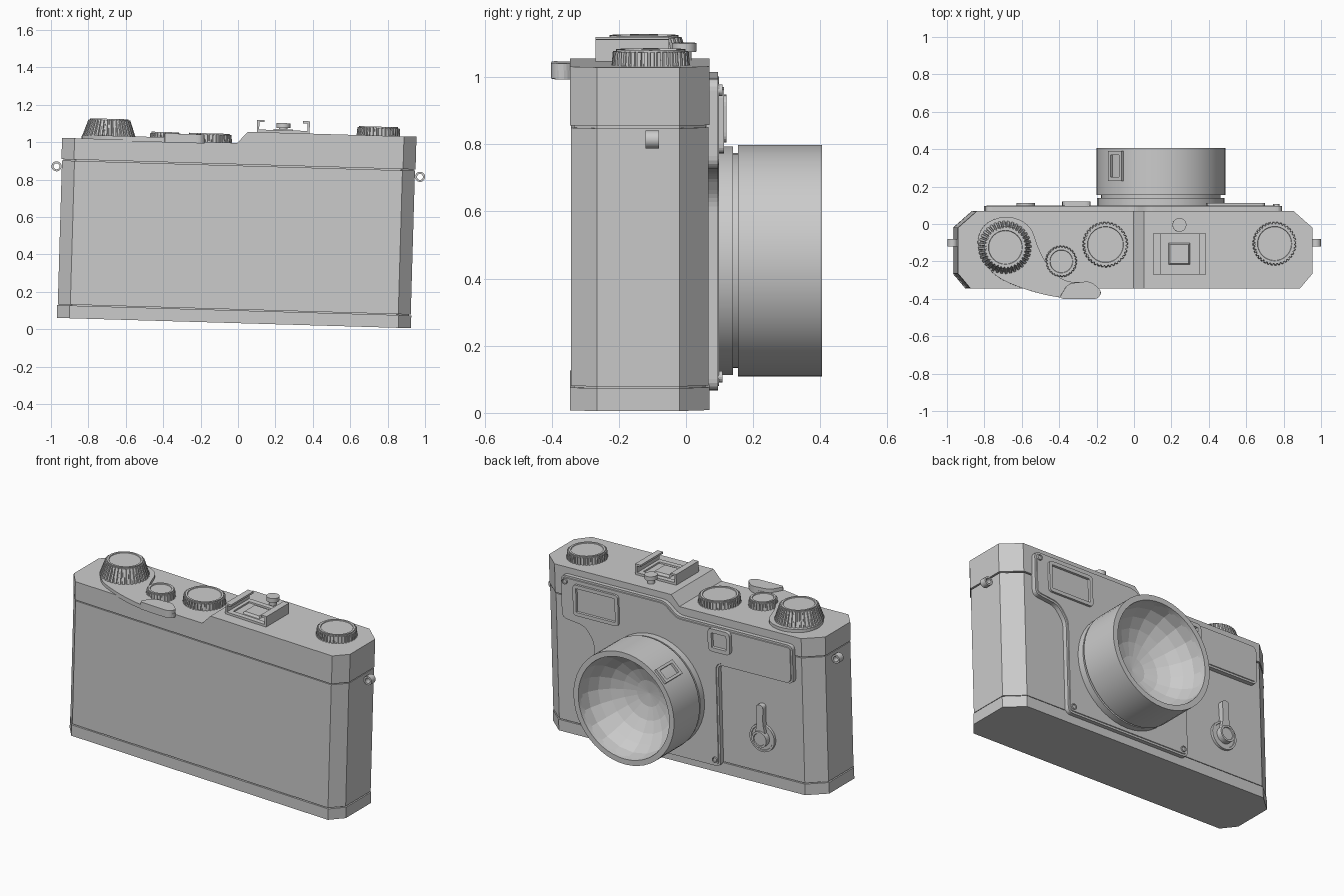
import bpy, bmesh
from math import sin, cos, pi, radians
from mathutils import Matrix, Vector

if "Cube" in bpy.data.objects:
    bpy.data.objects.remove(bpy.data.objects["Cube"], do_unlink=True)

grey = bpy.data.materials.new("plain grey")
grey.use_nodes = True
grey.diffuse_color = (0.6, 0.6, 0.6, 1)
grey.node_tree.nodes["Principled BSDF"].inputs["Base Color"].default_value = (0.6, 0.6, 0.6, 1)

# The whole camera leans slightly sideways
LEAN = Matrix.Translation((-0.022, 0, 0.033)) @ Matrix.Rotation(0.0291, 4, 'Y')


def finish(name, bm, smooth=False):
    mesh = bpy.data.meshes.new(name)
    bm.to_mesh(mesh)
    bm.free()
    mesh.materials.append(grey)
    if smooth:
        mesh.shade_smooth()
        mesh.set_sharp_from_angle(angle=radians(30))
    obj = bpy.data.objects.new(name, mesh)
    obj.matrix_world = LEAN
    bpy.context.collection.objects.link(obj)
    return obj


def rounded(points, radius, steps=5):
    """Replace each corner of an outline with a small curve."""
    pts = [Vector(p) for p in points]
    out = []
    for i, p in enumerate(pts):
        a, b = pts[i - 1] - p, pts[(i + 1) % len(pts)] - p
        start = p + a.normalized() * min(radius, a.length * 0.49)
        end = p + b.normalized() * min(radius, b.length * 0.49)
        for k in range(steps + 1):
            t = k / steps
            out.append(start * (1 - t) ** 2 + p * 2 * t * (1 - t) + end * t ** 2)
    return out


def rect(x, y, w, h):
    return [(x - w / 2, y - h / 2), (x + w / 2, y - h / 2),
            (x + w / 2, y + h / 2), (x - w / 2, y + h / 2)]


def circle(x, y, r, n=32):
    return [(x + r * cos(2 * pi * i / n), y + r * sin(2 * pi * i / n)) for i in range(n)]


def prism(name, outline, lo, hi, axis='Z', top=None, recess=None, smooth=False):
    """Extrude an outline along Z or Y; top is an optional second outline."""
    bm = bmesh.new()

    def place(p, h):
        return bm.verts.new((p[0], p[1], h) if axis == 'Z' else (p[0], h, p[1]))
    low = [place(p, lo) for p in outline]
    high = [place(p, hi) for p in (top or outline)]
    bm.faces.new(low)
    cap = bm.faces.new(high)
    for i in range(len(low)):
        bm.faces.new((low[i - 1], low[i], high[i], high[i - 1]))
    bmesh.ops.recalc_face_normals(bm, faces=bm.faces)
    if recess:
        bmesh.ops.inset_individual(bm, faces=[cap], thickness=recess[0])
        bmesh.ops.inset_individual(bm, faces=[cap], thickness=0.002, depth=-recess[1])
    return finish(name, bm, smooth)


def lathe(name, profile, x, z, n, smooth=False):
    """Turn (radius, y) points about an axis along Y."""
    bm = bmesh.new()
    rings = []
    for r, y in profile:
        if r == 0:
            rings.append([bm.verts.new((x, y, z))] * n)
        else:
            rings.append([bm.verts.new((p[0], y, p[1])) for p in circle(x, z, r, n)])
    for a, b in zip(rings, rings[1:]):
        for i in range(n):
            corners = [a[i - 1], a[i], b[i], b[i - 1]]
            bm.faces.new(list(dict.fromkeys(corners)))
    bmesh.ops.recalc_face_normals(bm, faces=bm.faces)
    return finish(name, bm, smooth)


def ribbed_knob(name, x, y, lo, hi, r_low, r_high, teeth):
    def gear(r):
        return [(x + k * r * cos(2 * pi * (i + s) / teeth), y + k * r * sin(2 * pi * (i + s) / teeth))
                for i in range(teeth) for s, k in ((0, 1), (0.5, 1), (0.6, 0.94), (0.9, 0.94))]
    prism(name + "_grip", gear(r_low), lo, hi, top=gear(r_high))
    prism(name + "_cap", circle(x, y, r_high * 0.92), hi - 0.01, hi + 0.006,
          recess=(0.012, 0.004))


# Body shell: base plate, middle and stepped top cover
def body_outline(d):
    half = [(0.88 - d, -0.345 + d), (0.947 - d, -0.265), (0.947 - d, -0.02), (0.845 - d, 0.07 - d)]
    return half + [(-x, y) for x, y in reversed(half)]


prism("base_plate", body_outline(0), 0, 0.068)
prism("body_groove_core", body_outline(0.012), 0.06, 0.86)
prism("body_middle", body_outline(0.003), 0.073, 0.842)
cover = prism("top_cover", body_outline(0), 0.849, 1.024)
cutter = prism("step_cutter", [(-1.2, 0.963), (-0.01, 0.963), (0.045, 1.024),
                               (0.06, 1.2), (-1.2, 1.2)], -0.6, 0.3, 'Y')
cutter.hide_render = True
cutter.hide_viewport = True
cut = cover.modifiers.new("step", 'BOOLEAN')
cut.operation = 'DIFFERENCE'
cut.solver = 'EXACT'
cut.object = cutter

# Raised face plate with windows and screws
plate = [(-0.285, 0.05), (0.57, 0.05), (0.57, 0.62), (0.63, 0.7), (0.785, 0.72), (0.785, 0.985),
         (0.07, 0.985), (-0.01, 0.915), (-0.8, 0.915), (-0.8, 0.68), (-0.285, 0.68)]
prism("face_plate", rounded(plate, 0.035), 0.06, 0.095, 'Y', recess=(0.012, -0.004))
prism("viewfinder_window", rounded(rect(0.54, 0.855, 0.31, 0.19), 0.025), 0.09, 0.113, 'Y',
      recess=(0.022, 0.012))
prism("rangefinder_window", rounded(rect(-0.31, 0.835, 0.15, 0.14), 0.03), 0.09, 0.12, 'Y',
      recess=(0.025, 0.016))
for i, (x, z) in enumerate([(0.755, 0.95), (0.535, 0.09), (-0.25, 0.09)]):
    prism(f"plate_screw_{i + 1}", circle(x, z, 0.017, 16), 0.09, 0.108, 'Y', recess=(0.005, 0.004))

# Lens barrel, open front bowl and focus tab
LX, LZ, LR = 0.153, 0.425, 0.345
lathe("lens_barrel", [(0.2, 0.08), (0.34, 0.08), (0.34, 0.14), (0.32, 0.14), (0.32, 0.155),
                      (LR, 0.155), (LR, 0.405), (0.312, 0.405), (0.308, 0.37)], LX, LZ, 48, True)
bowl = [(0.312 * cos(a), 0.385 - 0.23 * sin(a)) for a in (pi / 12 * k for k in range(6))]
lathe("lens_bowl", bowl + [(0, 0.155)], LX, LZ, 20)


def focus_bar(name, u, w, lo, hi):
    turn, t = radians(135), Vector((-sin(radians(135)), cos(radians(135))))
    n = Vector((cos(turn), sin(turn)))
    c = Vector((LX, LZ))
    outline = [c + n * r + t * s for r, s in ((LR - 0.01, u - w), (LR - 0.01, u + w),
                                              (LR + 0.014, u + w), (LR + 0.014, u - w))]
    prism(name, outline, lo, hi, 'Y')


focus_bar("focus_tab_side_1", -0.04, 0.008, 0.23, 0.39)
focus_bar("focus_tab_side_2", 0.04, 0.008, 0.23, 0.39)
focus_bar("focus_tab_end_1", 0, 0.04, 0.23, 0.25)
focus_bar("focus_tab_end_2", 0, 0.04, 0.37, 0.39)

# Self-timer lever
TX, TZ = -0.565, 0.29
prism("timer_disc", circle(TX, TZ, 0.085), 0.06, 0.083, 'Y', recess=(0.012, 0.004))
prism("timer_lever", rounded([(TX - 0.045, TZ - 0.03), (TX + 0.045, TZ - 0.03), (TX + 0.02, TZ + 0.1),
                              (TX + 0.025, TZ + 0.21), (TX - 0.025, TZ + 0.21), (TX - 0.02, TZ + 0.1)],
                             0.025), 0.065, 0.1, 'Y')
prism("timer_hub", circle(TX, TZ, 0.05), 0.07, 0.113, 'Y', recess=(0.012, 0.006))

# Wind lever, knobs and dials on the top
lever = [(-0.855, -0.13), (-0.82, 0.0), (-0.69, 0.05), (-0.56, 0.0), (-0.52, -0.13), (-0.46, -0.24),
         (-0.37, -0.315), (-0.24, -0.305), (-0.175, -0.36), (-0.2, -0.4), (-0.4, -0.398),
         (-0.58, -0.355), (-0.76, -0.28)]
prism("wind_lever", rounded(lever, 0.09), 0.955, 0.982)
grip = [(-0.36, -0.318), (-0.24, -0.305), (-0.178, -0.36), (-0.2, -0.402), (-0.41, -0.4)]
prism("wind_lever_grip", rounded(grip, 0.03), 0.957, 1.003)
ribbed_knob("wind_knob", -0.697, -0.125, 0.98, 1.066, 0.142, 0.112, 36)
ribbed_knob("shutter_dial", -0.16, -0.11, 0.96, 1.004, 0.122, 0.118, 36)
ribbed_knob("release_button", -0.396, -0.2, 0.96, 1.004, 0.085, 0.08, 28)
ribbed_knob("rewind_knob", 0.743, -0.105, 1.02, 1.066, 0.117, 0.113, 36)

# Accessory shoe and small button
SX, SY = 0.234, -0.16
prism("shoe_base", rect(SX, SY, 0.28, 0.22), 1.02, 1.038, recess=(0.045, 0.008))
prism("shoe_spring", rect(SX, SY, 0.12, 0.12), 1.025, 1.044, top=rect(SX, SY, 0.1, 0.1))
for side, s in (("left", 1), ("right", -1)):
    prism(f"shoe_rail_{side}", rect(SX + s * 0.135, SY, 0.012, 0.22), 1.03, 1.09)
    prism(f"shoe_lip_{side}", rect(SX + s * 0.122, SY, 0.038, 0.22), 1.078, 1.09)
prism("shoe_button_stem", circle(SX, -0.005, 0.022, 20), 1.02, 1.06)
prism("shoe_button", circle(SX, -0.005, 0.037, 24), 1.05, 1.076, smooth=True)

# Strap rings on both ends
for side, s in (("left", 1), ("right", -1)):
    lathe(f"strap_ring_{side}", [(0.016, -0.12), (0.027, -0.12), (0.027, -0.08), (0.016, -0.08),
                                 (0.016, -0.12)], s * 0.972, 0.81, 20, True)
